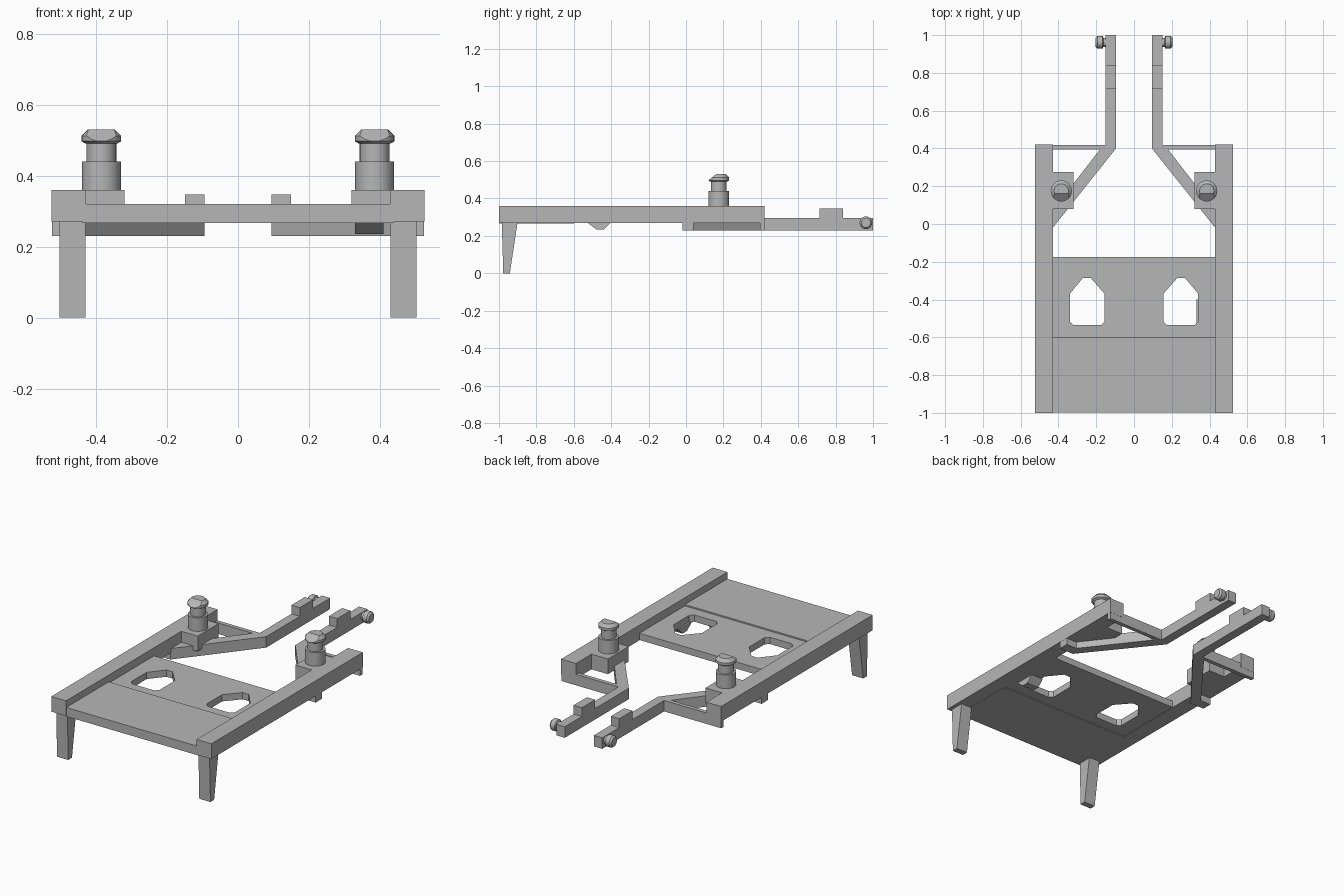
import bpy, bmesh, math
from mathutils import Matrix, Vector

cube = bpy.data.objects.get("Cube")
if cube:
    bpy.data.objects.remove(cube, do_unlink=True)

grey = bpy.data.materials.new("plain grey")
grey.use_nodes = True
colour = (0.47, 0.47, 0.47, 1)
grey.diffuse_color = colour
grey.node_tree.nodes["Principled BSDF"].inputs["Base Color"].default_value = colour


def finish(name, bm):
    bmesh.ops.recalc_face_normals(bm, faces=bm.faces)
    mesh = bpy.data.meshes.new(name)
    bm.to_mesh(mesh)
    bm.free()
    mesh.materials.append(grey)
    obj = bpy.data.objects.new(name, mesh)
    bpy.context.scene.collection.objects.link(obj)
    return obj


def prism(name, outline, low, high, axis="z", side=1):
    """Extrude an outline: (x, y) along z, or (y, z) along x."""
    bm = bmesh.new()
    if axis == "z":
        points = [(side * a, b, low) for a, b in outline]
        move = Vector((0, 0, high - low))
    else:
        points = [(side * low, a, b) for a, b in outline]
        move = Vector((side * (high - low), 0, 0))
    face = bm.faces.new([bm.verts.new(p) for p in points])
    top = bmesh.ops.extrude_face_region(bm, geom=[face])["geom"]
    bmesh.ops.translate(bm, vec=move, verts=[v for v in top if isinstance(v, bmesh.types.BMVert)])
    return finish(name, bm)


def box(name, x, y, z, side=1):
    corners = [(x[0], y[0]), (x[1], y[0]), (x[1], y[1]), (x[0], y[1])]
    return prism(name, corners, z[0], z[1], side=side)


def turned(name, profile, matrix, cut=None):
    """Stack rings of (radius, height) into a lathe part, optionally sliced by a plane."""
    bm = bmesh.new()
    count = 24
    rings = []
    for r, h in profile:
        angles = [2 * math.pi * i / count for i in range(count)]
        rings.append([bm.verts.new((r * math.cos(a), r * math.sin(a), h)) for a in angles])
    for a, b in zip(rings, rings[1:]):
        for i in range(count):
            j = (i + 1) % count
            bm.faces.new((a[i], a[j], b[j], b[i]))
    bm.faces.new(rings[0])
    bm.faces.new(rings[-1])
    if cut:
        bmesh.ops.bisect_plane(bm, geom=bm.verts[:] + bm.edges[:] + bm.faces[:],
                               plane_co=cut[0], plane_no=cut[1], clear_outer=True)
        bmesh.ops.holes_fill(bm, edges=[e for e in bm.edges if e.is_boundary])
    bm.transform(matrix)
    obj = finish(name, bm)
    bpy.ops.object.select_all(action="DESELECT")
    bpy.context.view_layer.objects.active = obj
    obj.select_set(True)
    bpy.ops.object.shade_smooth_by_angle(angle=math.radians(30))
    return obj


# Deck with a shallow step, and two house-shaped openings
deck = prism("deck", [(-0.998, 0.267), (-0.6, 0.267), (-0.6, 0.272), (-0.175, 0.272),
                      (-0.175, 0.312), (-0.6, 0.312), (-0.6, 0.32), (-0.998, 0.32)],
             -0.44, 0.44, axis="x")
opening = [(0.175, -0.535), (0.32, -0.535), (0.34, -0.515), (0.34, -0.37),
           (0.27, -0.285), (0.23, -0.285), (0.155, -0.37), (0.155, -0.515)]
cutters = []
for side in (1, -1):
    cutter = prism("opening_cutter", opening, 0.2, 0.4, side=side)
    cutter.hide_render = True
    mod = deck.modifiers.new("opening", "BOOLEAN")
    mod.operation = "DIFFERENCE"
    mod.solver = "EXACT"
    mod.object = cutter
    cutters.append(cutter)
bpy.context.view_layer.update()
cut_mesh = bpy.data.meshes.new_from_object(deck.evaluated_get(bpy.context.evaluated_depsgraph_get()))
deck.modifiers.clear()
deck.data = cut_mesh
for cutter in cutters:
    bpy.data.objects.remove(cutter, do_unlink=True)

# Small tapered catch under the left edge of the deck
prism("deck_catch", [(-0.53, 0.273), (-0.48, 0.235), (-0.44, 0.235), (-0.4, 0.273)],
      0.33, 0.41, axis="x")

# Brace and arm outline: arm, rear crossbar, and diagonal strut
brace = [(0.095, 1), (0.15, 1), (0.15, 0.419), (0.524, 0.419), (0.524, 0.395), (0.18, 0.395),
         (0.455, 0.04), (0.524, 0.04), (0.524, -0.02), (0.43, -0.02), (0.095, 0.4)]

for side, label in ((1, "left"), (-1, "right")):
    box(label + "_rail", (0.428, 0.525), (-1, 0.42), (0.27, 0.36), side)
    prism(label + "_leg", [(-0.985, 0.275), (-0.9, 0.275), (-0.942, 0), (-0.977, 0)],
          0.43, 0.503, axis="x", side=side)
    prism(label + "_brace_arm", brace, 0.23, 0.295, side=side)
    box(label + "_arm_block", (0.095, 0.15), (0.715, 0.84), (0.29, 0.347), side)
    box(label + "_post_pad", (0.32, 0.43), (0.08, 0.275), (0.27, 0.36), side)

    # Post with narrow neck and a head sliced off toward the front
    place = Matrix.Translation((side * 0.385, 0.175, 0))
    turned(label + "_post", [(0.055, 0.355), (0.055, 0.44), (0.042, 0.44), (0.042, 0.495)], place)
    turned(label + "_post_head", [(0.045, 0.49), (0.056, 0.497), (0.056, 0.512), (0.038, 0.53)],
           place, cut=((0, -0.058, 0.495), (0, -0.62, 0.78)))

    # Side pin at the arm tip
    pin = Matrix.Translation((side * 0.148, 0.962, 0.27)) @ Matrix.Rotation(side * math.pi / 2, 4, "Y")
    turned(label + "_arm_pin", [(0.024, 0), (0.024, 0.014), (0.034, 0.018),
                                (0.034, 0.045), (0.025, 0.055)], pin)
